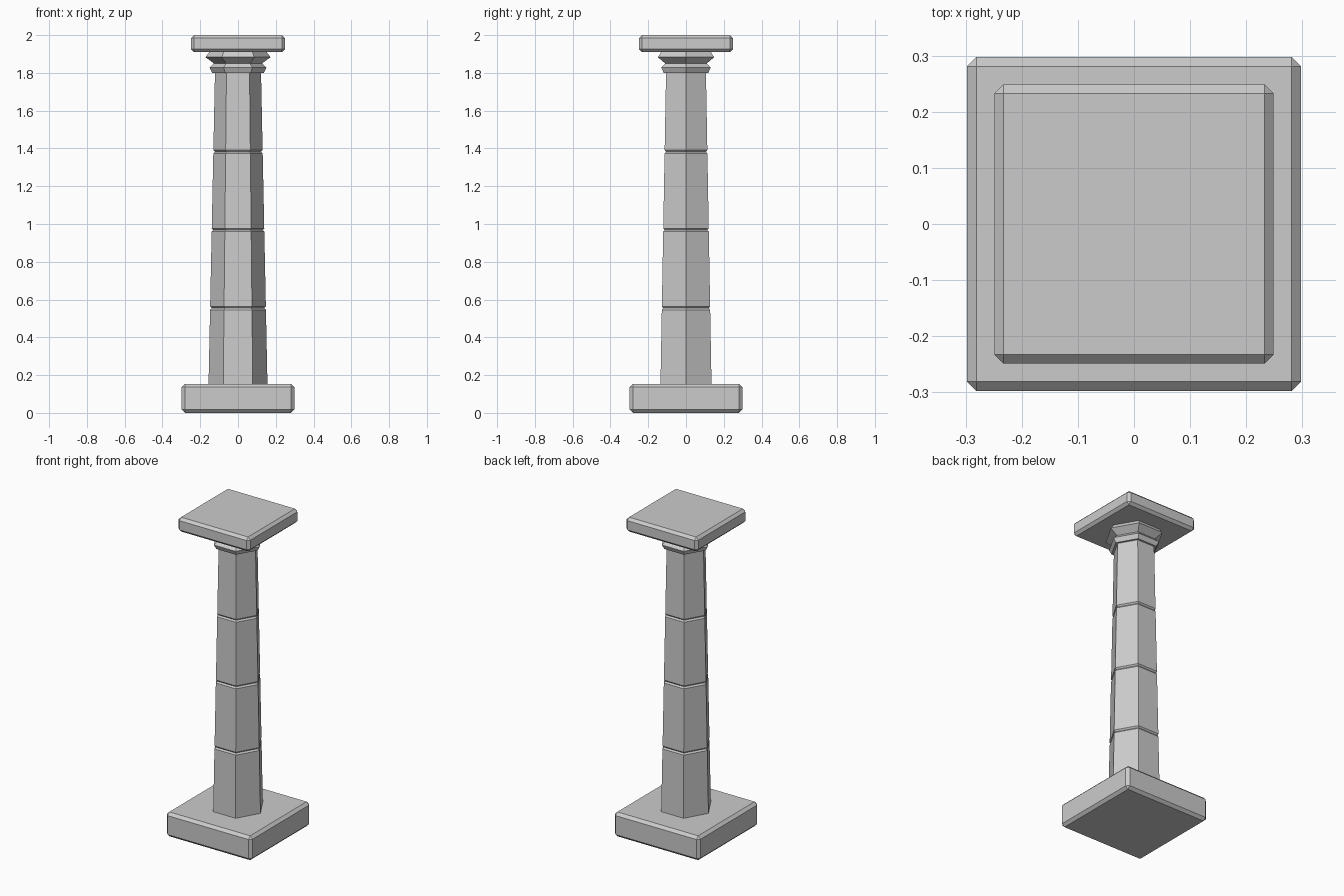
import bpy, bmesh, math

if "Cube" in bpy.data.objects:
    bpy.data.objects.remove(bpy.data.objects["Cube"])


def slab(name, half, z0, z1, bevel):
    """Square slab with single-segment chamfers on every edge."""
    bpy.ops.mesh.primitive_cube_add(size=1, location=(0, 0, (z0 + z1) / 2))
    ob = bpy.context.object
    ob.name = name
    ob.scale = (2 * half, 2 * half, z1 - z0)
    bpy.ops.object.transform_apply(location=False, rotation=False, scale=True)
    mod = ob.modifiers.new("chamfer", 'BEVEL')
    mod.width = bevel
    mod.segments = 1
    return ob


def hex_stack(name, profile, sides=6):
    """Closed prism skinned through (radius, z) rings, corners on the x axis."""
    bm = bmesh.new()
    rings = []
    for r, z in profile:
        rings.append([bm.verts.new((r * math.cos(math.tau * i / sides),
                                    r * math.sin(math.tau * i / sides), z))
                      for i in range(sides)])
    for a, b in zip(rings, rings[1:]):
        for i in range(sides):
            j = (i + 1) % sides
            bm.faces.new((a[i], a[j], b[j], b[i]))
    bm.faces.new(rings[0][::-1])
    bm.faces.new(rings[-1])
    me = bpy.data.meshes.new(name)
    bm.to_mesh(me)
    bm.free()
    ob = bpy.data.objects.new(name, me)
    bpy.context.collection.objects.link(ob)
    return ob


BASE_TOP, SHAFT_TOP = 0.153, 1.80


def shaft_radius(z):
    return 0.156 + (0.122 - 0.156) * (z - BASE_TOP) / (SHAFT_TOP - BASE_TOP)


# Plinth and top slab
slab("base_slab", 0.298, 0.0, BASE_TOP, 0.017)
slab("top_slab", 0.249, 1.91, 2.0, 0.016)

# Tapered shaft with a shallow V groove at each drum joint
profile = [(shaft_radius(BASE_TOP), BASE_TOP)]
for z in (0.555, 0.968, 1.382):
    profile += [(shaft_radius(z - 0.009), z - 0.009),
                (shaft_radius(z) - 0.009, z),
                (shaft_radius(z + 0.009), z + 0.009)]
profile.append((shaft_radius(SHAFT_TOP), SHAFT_TOP))
hex_stack("shaft", profile)

# Two-tier moulded capital
hex_stack("capital", [(0.136, 1.80), (0.151, 1.828), (0.127, 1.85),
                      (0.172, 1.883), (0.152, 1.91)])
